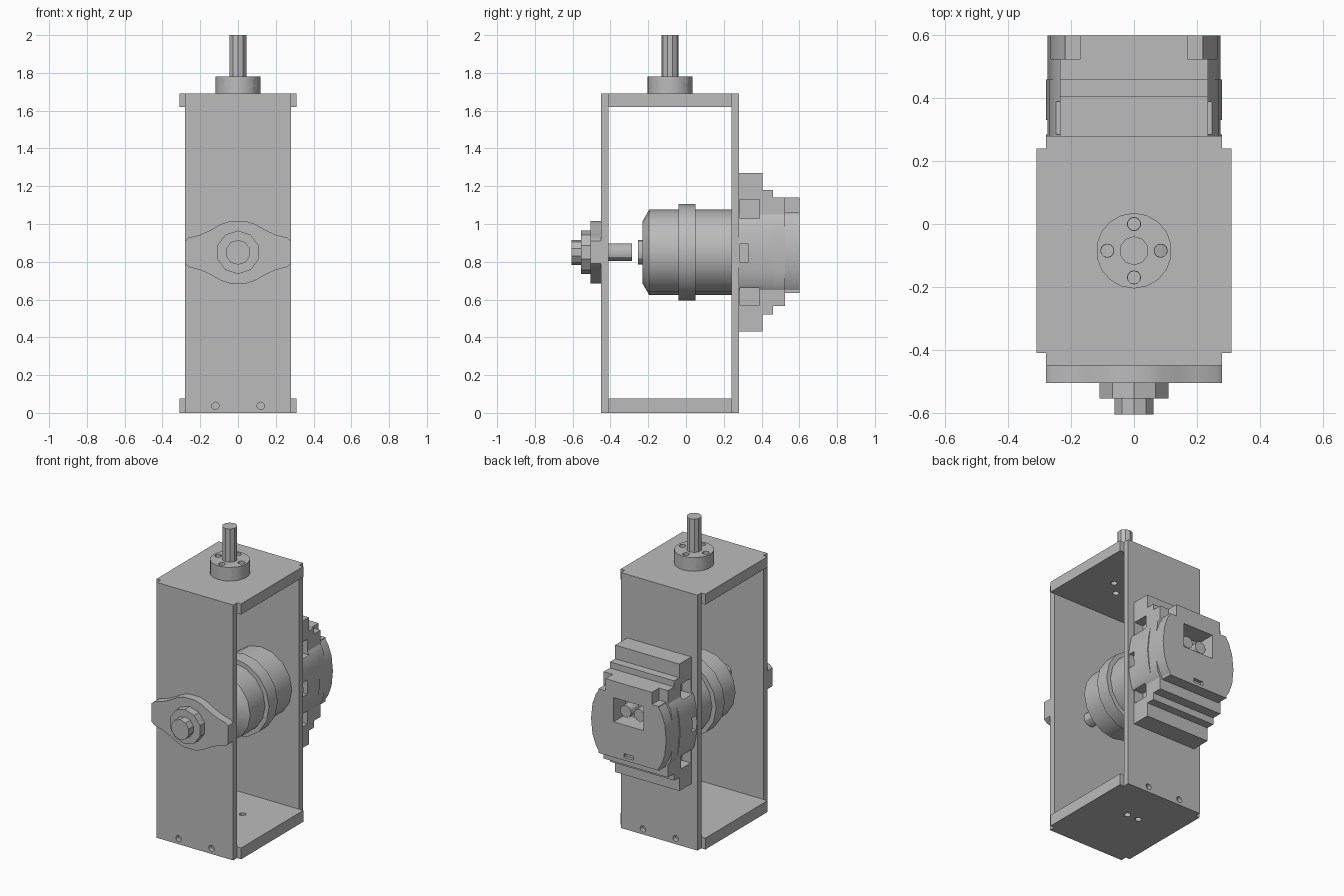
import bpy, bmesh
from math import sin, cos, pi, radians
from mathutils import Vector

old = bpy.data.objects.get("Cube")
if old:
    bpy.data.objects.remove(old, do_unlink=True)

grey = bpy.data.materials.new("plain grey")
grey.use_nodes = True
grey.diffuse_color = (0.5, 0.5, 0.5, 1)
grey.node_tree.nodes["Principled BSDF"].inputs["Base Color"].default_value = (0.5, 0.5, 0.5, 1)

AXIS_Z = 0.85      # height of the motor axis
POST_Y = -0.085    # depth of the upright post


def finish(name, bm):
    bmesh.ops.recalc_face_normals(bm, faces=bm.faces)
    mesh = bpy.data.meshes.new(name)
    bm.to_mesh(mesh)
    bm.free()
    mesh.materials.append(grey)
    ob = bpy.data.objects.new(name, mesh)
    bpy.context.collection.objects.link(ob)
    return ob


def box(name, x, y, z):
    bm = bmesh.new()
    bmesh.ops.create_cube(bm, size=1)
    for v in bm.verts:
        v.co = [lo + (c + 0.5) * (hi - lo) for c, (lo, hi) in zip(v.co, (x, y, z))]
    return finish(name, bm)


def rod(name, start, end, r1, r2=None, sides=16):
    a, b = Vector(start), Vector(end)
    bm = bmesh.new()
    bmesh.ops.create_cone(bm, cap_ends=True, segments=sides, radius1=r1,
                          radius2=r1 if r2 is None else r2, depth=(b - a).length)
    turn = (b - a).to_track_quat("Z", "Y")
    for v in bm.verts:
        v.co = turn @ v.co + (a + b) / 2
    return finish(name, bm)


def axial(name, y0, y1, r1, r2=None, sides=16):
    return rod(name, (0, y0, AXIS_Z), (0, y1, AXIS_Z), r1, r2, sides)


def prism(name, outline, y0, y1):
    bm = bmesh.new()
    face = bm.faces.new([bm.verts.new((x, y0, z)) for x, z in outline])
    out = bmesh.ops.extrude_face_region(bm, geom=[face])
    for v in out["geom"]:
        if isinstance(v, bmesh.types.BMVert):
            v.co.y = y1
    return finish(name, bm)


def cut(target, cutters):
    for c in cutters:
        mod = target.modifiers.new("cut", "BOOLEAN")
        mod.operation, mod.solver, mod.object = "DIFFERENCE", "EXACT", c
        bpy.context.view_layer.objects.active = target
        bpy.ops.object.modifier_apply(modifier=mod.name)
        bpy.data.objects.remove(c, do_unlink=True)


def hole_y(x, z, r, y0, y1):
    return rod("hole", (x, y0, z), (x, y1, z), r, sides=12)


def smooth(*obs):
    bpy.ops.object.select_all(action="DESELECT")
    for ob in obs:
        ob.select_set(True)
    bpy.context.view_layer.objects.active = obs[0]
    bpy.ops.object.shade_smooth_by_angle(angle=radians(30))


# Frame: two upright plates and two end plates
front = box("front_plate", (-0.28, 0.28), (-0.45, -0.41), (0, 1.69))
back = box("back_plate", (-0.28, 0.28), (0.24, 0.28), (0, 1.69))
for plate, y0, y1 in ((front, -0.5, -0.42), (back, 0.25, 0.3)):
    cut(plate, [hole_y(s * 0.12, z, 0.02, y0, y1) for s in (-1, 1) for z in (0.037, 1.655)])
cut(front, [hole_y(s * 0.21, AXIS_Z, 0.022, -0.5, -0.35) for s in (-1, 1)])
cut(back, [hole_y(s * 0.14, z, 0.016, 0.2, 0.26) for s in (-1, 1) for z in (0.475, 1.22)])
for name, z0, z1, count in (("bottom_plate", 0, 0.075, 6), ("top_plate", 1.62, 1.69, 4)):
    plate = box(name, (-0.31, 0.31), (-0.41, 0.24), (z0, z1))
    drills = []
    for i in range(count):
        a = 2 * pi * i / count
        x, y = 0.085 * cos(a), POST_Y + 0.085 * sin(a)
        drills.append(rod("hole", (x, y, z0 - 0.05), (x, y, z1 + 0.05), 0.02, sides=12))
    cut(plate, drills)

# Upright post and its collar
post = rod("post", (0, POST_Y, 1.69), (0, POST_Y, 2), 0.046, sides=10)
collar = rod("post_collar", (0, POST_Y, 1.69), (0, POST_Y, 1.78), 0.12, sides=18)
drills = []
for i in range(4):
    a = i * pi / 2
    x, y = 0.085 * cos(a), POST_Y + 0.085 * sin(a)
    drills.append(rod("hole", (x, y, 1.68), (x, y, 1.8), 0.021, sides=12))
    d = Vector((cos(a + pi / 4), sin(a + pi / 4), 0))
    mid = Vector((0, POST_Y, 1.737))
    drills.append(rod("hole", mid + d * 0.07, mid + d * 0.15, 0.016, sides=10))
cut(collar, drills)

# Front bearing: two-eared flange with stepped boss
upper = [(0.28, 0.06), (0.26, 0.078), (0.2, 0.093), (0.145, 0.118), (0.09, 0.15), (0.04, 0.166)]
quarter = upper + [(-x, z) for x, z in reversed(upper)]
outline = quarter + [(-x, -z) for x, z in quarter]
flange = prism("bearing_flange", [(x, AXIS_Z + z) for x, z in outline], -0.505, -0.45)
cut(flange, [hole_y(s * 0.21, AXIS_Z, 0.022, -0.55, -0.4) for s in (-1, 1)]
    + [hole_y(s * 0.21, AXIS_Z, 0.032, -0.55, -0.485) for s in (-1, 1)])
axial("bearing_boss", -0.555, -0.505, 0.115, sides=10)
axial("bearing_cap", -0.605, -0.555, 0.066, sides=10)

# Motor and the stub shaft facing it
stub = axial("stub_shaft", -0.41, -0.285, 0.047, sides=12)
socket = axial("motor_socket", -0.255, -0.23, 0.064, sides=12)
cut(socket, [axial("bore", -0.3, -0.24, 0.045, sides=12)])
nose = axial("motor_nose", -0.23, -0.195, 0.165, 0.226)
body = axial("motor_body", -0.195, 0.24, 0.226)
ring = axial("motor_ring", -0.04, 0.05, 0.256)
smooth(flange, collar, stub, socket, nose, body, ring)


# Rear housing: stepped slabs with bulging sides
def slab(name, y0, y1, low, high, waist, belly):
    side = [(waist, high), (waist, 1.05), (waist + 0.02, 1.02), (belly - 0.01, 0.95),
            (belly, AXIS_Z), (belly - 0.01, 0.75), (waist + 0.02, 0.68), (waist, 0.65), (waist, low)]
    return prism(name, side + [(-x, z) for x, z in reversed(side)], y0, y1)


base = slab("housing_base", 0.28, 0.405, 0.43, 1.27, 0.235, 0.28)
step = slab("housing_step", 0.405, 0.46, 0.52, 1.18, 0.235, 0.28)
middle = slab("housing_middle", 0.46, 0.525, 0.565, 1.14, 0.235, 0.275)
cover = slab("housing_cover", 0.525, 0.6, 0.635, 1.14, 0.22, 0.275)

# Side pockets and bolt holes in the base
pockets = []
for s in (-1, 1):
    x = sorted((s * 0.17, s * 0.4))
    pockets += [box("pocket", x, (0.285, 0.39), z) for z in ((1.03, 1.13), (0.57, 0.66))]
    pockets.append(box("pocket", sorted((s * 0.24, s * 0.4)), (0.285, 0.33), (0.8, 0.895)))
    pockets += [hole_y(s * 0.14, z, 0.025, 0.33, 0.45) for z in (0.475, 1.225)]
cut(base, pockets)

# Cover: notched upper corners, window and small slot
notches = [box("notch", sorted((s * 0.17, s * 0.4)), (0.5, 0.7), (1.06, 1.2)) for s in (-1, 1)]
cut(cover, notches + [box("window", (-0.11, 0.11), (0.5, 0.7), (0.87, 1.03)),
                      box("slot", (-0.035, 0.035), (0.58, 0.7), (0.655, 0.68))])
cut(middle, [box("window", (-0.11, 0.11), (0.475, 0.7), (0.87, 1.03))])
for s in (-1, 1):
    rod("window_post", (s * 0.05, 0.475, 0.94), (s * 0.05, 0.56, 0.94), 0.04, sides=12)
smooth(base, step, middle, cover)
